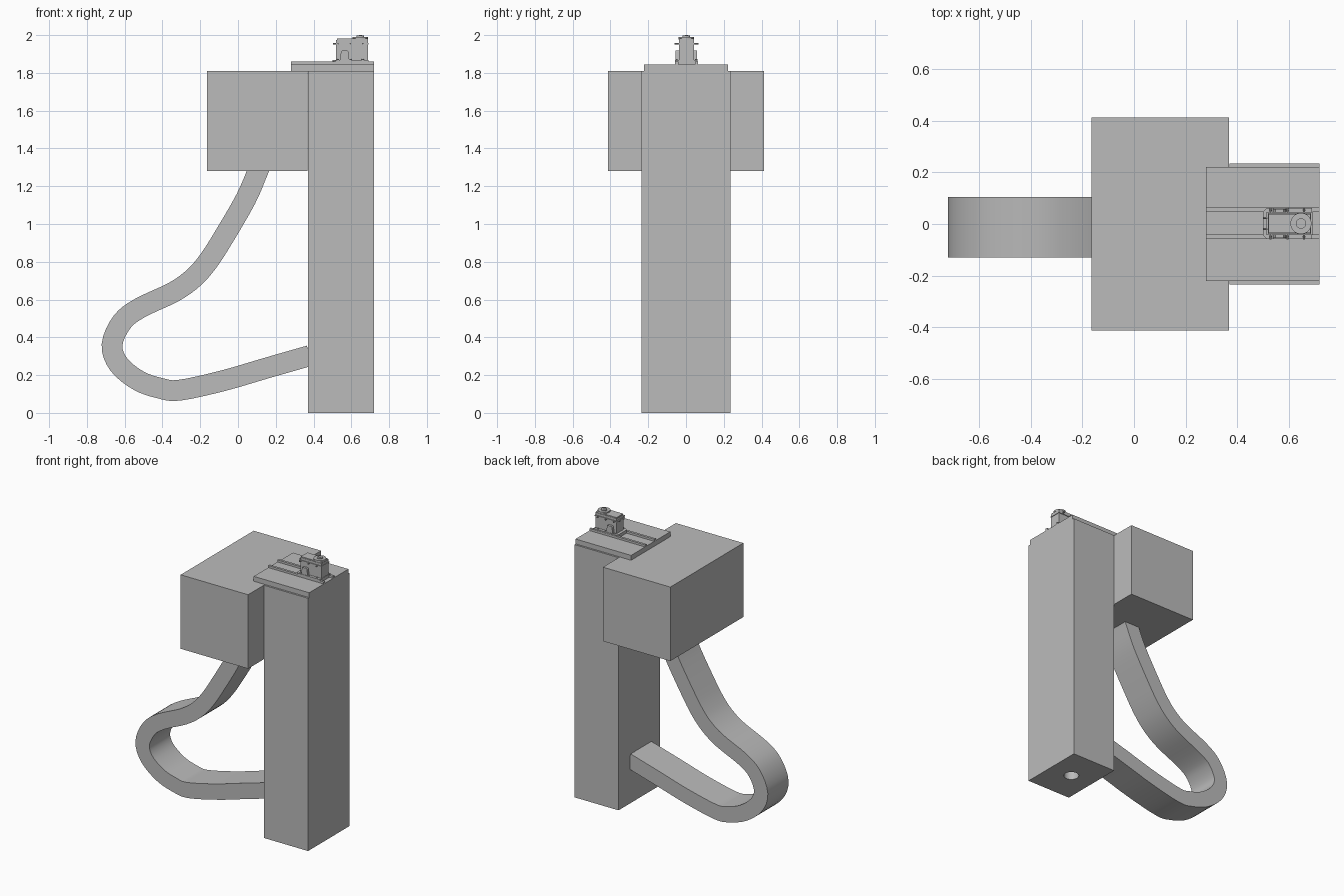
import bpy, bmesh, math
from mathutils import Vector

cube = bpy.data.objects.get("Cube")
if cube:
    bpy.data.objects.remove(cube, do_unlink=True)

grey = bpy.data.materials.new("plain grey")
grey.use_nodes = True
colour = (0.5, 0.5, 0.5, 1)
grey.diffuse_color = colour
grey.node_tree.nodes["Principled BSDF"].inputs["Base Color"].default_value = colour


def finish(bm, name, smooth=False):
    bmesh.ops.recalc_face_normals(bm, faces=bm.faces)
    mesh = bpy.data.meshes.new(name)
    bm.to_mesh(mesh)
    bm.free()
    mesh.materials.append(grey)
    obj = bpy.data.objects.new(name, mesh)
    bpy.context.collection.objects.link(obj)
    if smooth:
        bpy.ops.object.select_all(action='DESELECT')
        obj.select_set(True)
        bpy.context.view_layer.objects.active = obj
        bpy.ops.object.shade_smooth_by_angle(angle=math.radians(35))
    return obj


def prism(name, points, direction, smooth=False):
    """Extrude a closed outline of 3D points along a direction."""
    bm = bmesh.new()
    face = bm.faces.new([bm.verts.new(p) for p in points])
    out = bmesh.ops.extrude_face_region(bm, geom=[face])
    verts = [v for v in out["geom"] if isinstance(v, bmesh.types.BMVert)]
    bmesh.ops.translate(bm, verts=verts, vec=direction)
    return finish(bm, name, smooth)


def box(name, x0, x1, y0, y1, z0, z1):
    return prism(name, [(x0, y0, z0), (x1, y0, z0), (x1, y1, z0), (x0, y1, z0)], (0, 0, z1 - z0))


def cylinder(name, start, end, radius, sides=24):
    start, axis = Vector(start), Vector(end) - Vector(start)
    turn = axis.to_track_quat('Z', 'Y')
    ring = [start + turn @ Vector((radius * math.cos(a), radius * math.sin(a), 0))
            for a in (2 * math.pi * i / sides for i in range(sides))]
    return prism(name, ring, axis, True)


# Tall column with a blind hole in its underside
column = box("column", 0.37, 0.72, -0.235, 0.235, 0, 1.81)
cutter = cylinder("hole_cutter", (0.545, 0, -0.1), (0.545, 0, 0.4), 0.05)
cutter.hide_render = True
cutter.hide_set(True)
hole = column.modifiers.new("bottom_hole", 'BOOLEAN')
hole.operation = 'DIFFERENCE'
hole.solver = 'EXACT'
hole.object = cutter

# Large head block
box("head_block", -0.165, 0.369, -0.413, 0.413, 1.28, 1.81)

# Curved strap swept between the head block and the column
path = [Vector(p) for p in (
    (0.13, 1.34), (0.105, 1.28), (0.04, 1.13), (-0.085, 0.915), (-0.16, 0.80),
    (-0.235, 0.715), (-0.34, 0.64), (-0.52, 0.555), (-0.615, 0.48), (-0.667, 0.36),
    (-0.63, 0.255), (-0.525, 0.17), (-0.41, 0.13), (-0.31, 0.12), (-0.08, 0.17),
    (0.15, 0.237), (0.38, 0.303))]
ends = [2 * path[0] - path[1]] + path + [2 * path[-1] - path[-2]]
samples = []
for a, b, c, d in zip(ends, ends[1:], ends[2:], ends[3:]):
    for t in (0, 0.25, 0.5, 0.75):
        samples.append(b + ((c - a) * t + (2 * a - 5 * b + 4 * c - d) * t ** 2
                            + (3 * b - a - 3 * c + d) * t ** 3) / 2)
samples.append(path[-1])
sides = ([], [])
for i, p in enumerate(samples):
    tangent = (samples[min(i + 1, len(samples) - 1)] - samples[max(i - 1, 0)]).normalized()
    normal = Vector((-tangent.y, tangent.x)) * 0.055
    for side, q in zip(sides, (p + normal, p - normal)):
        side.append(q)
bm = bmesh.new()
rows = []
for p, q in zip(*sides):
    rows.append([bm.verts.new((v.x, y, v.y)) for v, y in
                 ((p, -0.13), (q, -0.13), (q, 0.105), (p, 0.105))])
for r, s in zip(rows, rows[1:]):
    for k in range(4):
        bm.faces.new((r[k], r[(k + 1) % 4], s[(k + 1) % 4], s[k]))
bm.faces.new(rows[0])
bm.faces.new(rows[-1])
finish(bm, "strap", True)

# Mounting plate with two rails
box("top_plate", 0.28, 0.72, -0.222, 0.222, 1.808, 1.845)
for side, name in ((1, "back_rail"), (-1, "front_rail")):
    box(name, 0.28, 0.72, 0.003 + side * 0.044, 0.003 + side * 0.061, 1.84, 1.86)

# Small carriage: chamfered foot, body, lid and side clamps
cy = 0.002
foot = [(0.515, -0.06), (0.69, -0.06), (0.69, 0.06), (0.515, 0.06), (0.5, 0.045), (0.5, -0.045)]
prism("carriage_foot", [(x, cy + y, 1.845) for x, y in foot], (0, 0, 0.023))
box("carriage_body", 0.52, 0.688, cy - 0.04, cy + 0.04, 1.86, 1.975)
box("carriage_lip", 0.515, 0.692, cy - 0.045, cy + 0.045, 1.951, 1.958)
box("carriage_lid", 0.523, 0.686, cy - 0.037, cy + 0.037, 1.974, 1.981)
for side, name in ((1, "back_clamp"), (-1, "front_clamp")):
    arch = [(0.54, 1.865), (0.545, 1.912), (0.55, 1.918), (0.58, 1.918), (0.585, 1.912), (0.59, 1.865)]
    prism(name, [(x, cy + side * 0.035, z) for x, z in arch], (0, side * 0.022, 0))

# Pins and foot screws
for x in (0.53, 0.595, 0.66):
    cylinder("cross_pin", (x, cy - 0.063, 1.955), (x, cy + 0.063, 1.955), 0.004, 8)
    for y in (-0.052, 0.052):
        cylinder("foot_screw", (x, cy + y, 1.865), (x, cy + y, 1.874), 0.006, 8)
for y in (-0.022, 0.022):
    cylinder("end_pin", (0.503, cy + y, 1.955), (0.53, cy + y, 1.955), 0.004, 8)

# Round dial with a knob
cylinder("dial", (0.648, cy, 1.978), (0.648, cy, 1.99), 0.041, 32)
cylinder("dial_knob", (0.648, cy, 1.988), (0.648, cy, 1.997), 0.02)
cylinder("dial_pin", (0.648, cy, 1.995), (0.648, cy, 2.0), 0.008, 12)
